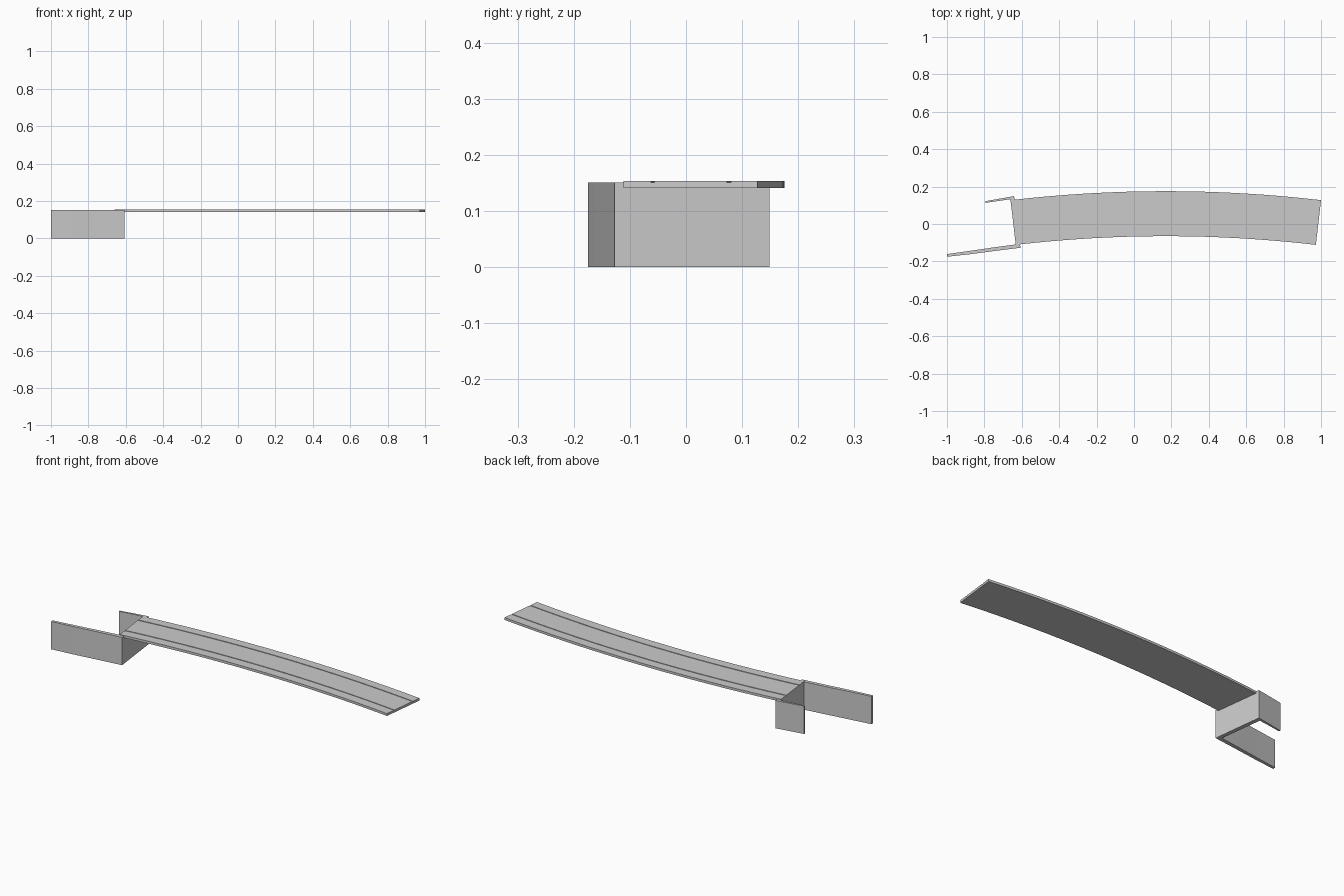
import bpy, bmesh, math

if "Cube" in bpy.data.objects:
    bpy.data.objects.remove(bpy.data.objects["Cube"])

R_OUT, WIDTH = 7.2, 0.2405
CX, CY = 0.17, 0.1755 - R_OUT
HALF = math.asin(0.83 / R_OUT)
SEGS = 16


def finish(name, bm):
    bmesh.ops.recalc_face_normals(bm, faces=bm.faces)
    me = bpy.data.meshes.new(name)
    bm.to_mesh(me)
    bm.free()
    ob = bpy.data.objects.new(name, me)
    bpy.context.collection.objects.link(ob)
    return ob


def sweep_arc(name, profile):
    """Sweep a closed (radius, z) profile along the plan arc."""
    bm = bmesh.new()
    rings = []
    for i in range(SEGS + 1):
        a = -HALF + 2 * HALF * i / SEGS
        rings.append([bm.verts.new((CX + r * math.sin(a), CY + r * math.cos(a), z))
                      for r, z in profile])
    n = len(profile)
    for a, b in zip(rings, rings[1:]):
        for j in range(n):
            k = (j + 1) % n
            bm.faces.new((a[j], a[k], b[k], b[j]))
    bm.faces.new(rings[0])
    bm.faces.new(rings[-1])
    return finish(name, bm)


def extrude_plan(name, outline, z0, z1):
    """Extrude a plan outline vertically."""
    bm = bmesh.new()
    face = bm.faces.new([bm.verts.new((x, y, z0)) for x, y in outline])
    ext = bmesh.ops.extrude_face_region(bm, geom=[face])
    for v in ext["geom"]:
        if isinstance(v, bmesh.types.BMVert):
            v.co.z = z1
    return finish(name, bm)


# Curved deck slab with two shallow grooves along its top
Z0, Z1, DEPTH, GROOVE = 0.141, 0.154, 0.003, 0.007
r_in = R_OUT - WIDTH
profile = [(r_in, Z0), (r_in, Z1)]
for offset in (0.049, WIDTH - 0.055):
    g = r_in + offset
    profile += [(g, Z1), (g, Z1 - DEPTH), (g + GROOVE, Z1 - DEPTH), (g + GROOVE, Z1)]
profile += [(R_OUT, Z1), (R_OUT, Z0)]
sweep_arc("deck", profile)

# Abutment: end wall under the deck with a long and a short wing wall
abutment = [
    (-1.0, -0.175), (-0.88, -0.162), (-0.75, -0.145), (-0.607, -0.127),
    (-0.641, 0.149), (-0.71, 0.137), (-0.795, 0.122),
    (-0.795, 0.113), (-0.72, 0.124), (-0.661, 0.132),
    (-0.631, -0.109), (-0.75, -0.125), (-0.88, -0.144), (-1.0, -0.161),
]
extrude_plan("abutment", abutment, 0.0, 0.151)
